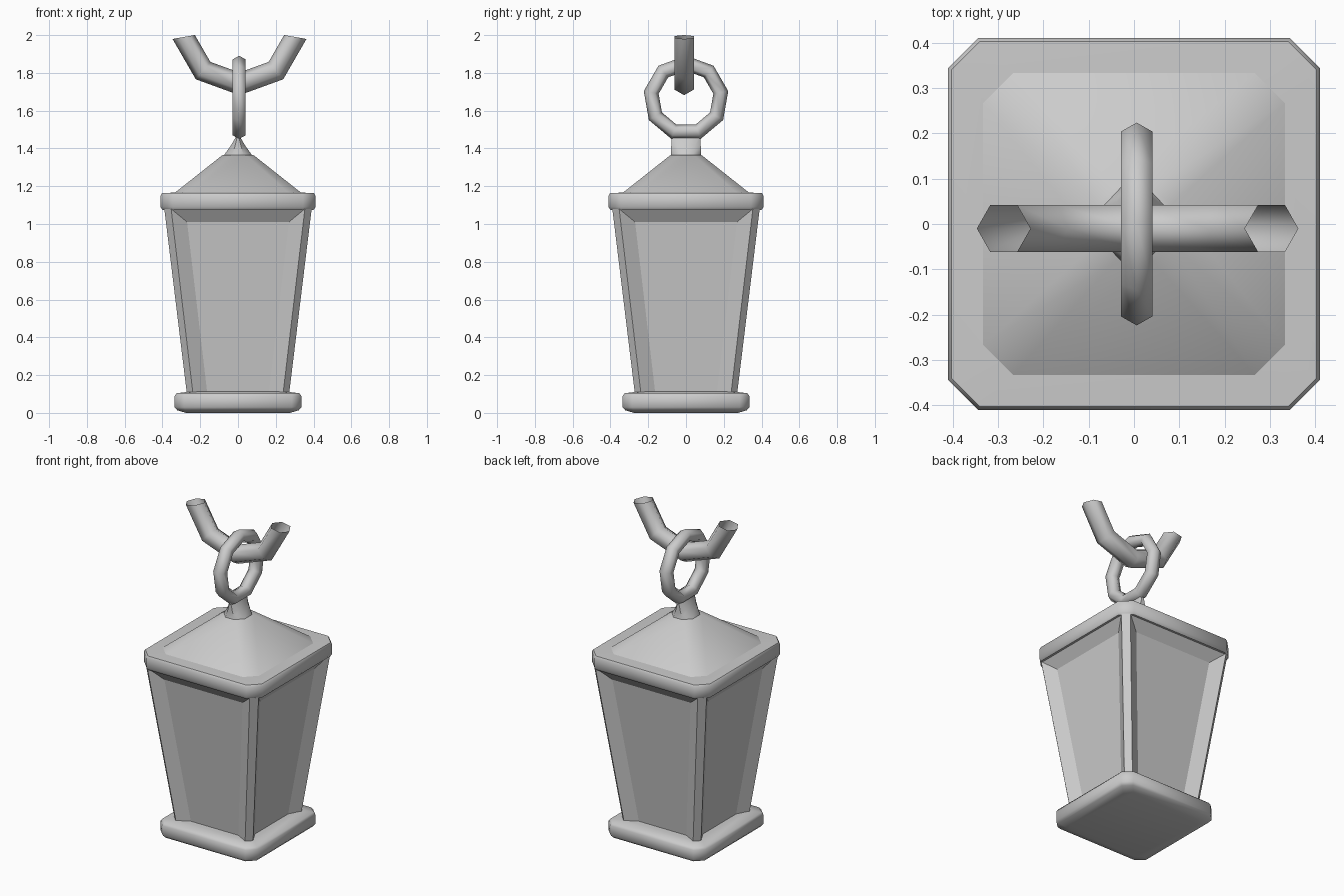
import bpy, bmesh, math

if "Cube" in bpy.data.objects:
    bpy.data.objects.remove(bpy.data.objects["Cube"])


def finish(name, bm, angle=None):
    bmesh.ops.recalc_face_normals(bm, faces=bm.faces)
    me = bpy.data.meshes.new(name)
    bm.to_mesh(me)
    bm.free()
    ob = bpy.data.objects.new(name, me)
    bpy.context.collection.objects.link(ob)
    if angle:
        bpy.ops.object.select_all(action='DESELECT')
        ob.select_set(True)
        bpy.context.view_layer.objects.active = ob
        bpy.ops.object.shade_smooth_by_angle(angle=math.radians(angle))
    return ob


def skin(bm, rings, closed=False):
    n, m = len(rings[0]), len(rings)
    for i in range(m if closed else m - 1):
        a, b = rings[i], rings[(i + 1) % m]
        for j in range(n):
            k = (j + 1) % n
            bm.faces.new((a[j], a[k], b[k], b[j]))


def loft(sections):
    """Stack of corner-cut rectangles: (half x, half y, corner cut, z)."""
    bm = bmesh.new()
    rings = []
    for x, y, c, z in sections:
        d = min(c, x * 0.6)
        pts = [(x - d, -y), (x, c - y), (x, y - c), (x - d, y),
               (d - x, y), (-x, y - c), (-x, c - y), (d - x, -y)]
        rings.append([bm.verts.new((px, py, z)) for px, py in pts])
    skin(bm, rings)
    bm.faces.new(rings[0])
    bm.faces.new(rings[-1])
    return bm


def link(name, centre, R, r, angles, plane, closed):
    """Faceted ring or arc with a six-sided tube, lying in the xz or yz plane."""
    bm = bmesh.new()
    rings = []
    for a in map(math.radians, angles):
        ring = []
        for j in range(6):
            t = math.radians(60 * j)
            rad, side = R + r * math.cos(t), r * math.sin(t)
            u, w = rad * math.cos(a), rad * math.sin(a)
            p = (u, side, w) if plane == 'xz' else (side, u, w)
            ring.append(bm.verts.new([c + q for c, q in zip(centre, p)]))
        rings.append(ring)
    skin(bm, rings, closed)
    return finish(name, bm, 65)


def square(h, c, z):
    return (h, h, c, z)


# Base slab with softened edges
finish("base", loft([square(.275, .04, 0), square(.322, .045, .014), square(.335, .05, .03),
                     square(.335, .05, .09), square(.325, .047, .104), square(.26, .035, .112)]), 50)

# Tapered body: thin corner posts left by four shallow bevelled recesses
bm = loft([square(.262, .032, .03), square(.39, .036, 1.08)])
bmesh.ops.recalc_face_normals(bm, faces=bm.faces)
bm.normal_update()
sides = [f for f in bm.faces if abs(f.normal.z) < .5 and f.calc_area() > .2]
bmesh.ops.inset_individual(bm, faces=sides, thickness=.075, depth=-.04, use_even_offset=True)
finish("body", bm)

# Eave slab under the roof
finish("eave", loft([square(.40, .062, 1.075), square(.41, .066, 1.09), square(.41, .066, 1.15),
                     square(.403, .063, 1.163), square(.33, .06, 1.167)]), 50)

# Sloped roof
finish("roof", loft([square(.335, .066, 1.165), square(.082, .04, 1.365)]), 40)

# Wedge that carries the ring
finish("roof_lug", loft([(.08, .08, .045, 1.345), (.07, .08, .045, 1.37),
                         (.038, .078, .03, 1.415), (.012, .078, .012, 1.46)]), 50)

# Hanging ring and the open hook above it
link("ring", (.006, 0, 1.664), .187, .04, [90 + 40 * i for i in range(9)], 'yz', True)
link("hook", (.008, -.01, 2.042), .3, .06, [-170 + 40 * i for i in range(5)], 'xz', False)
